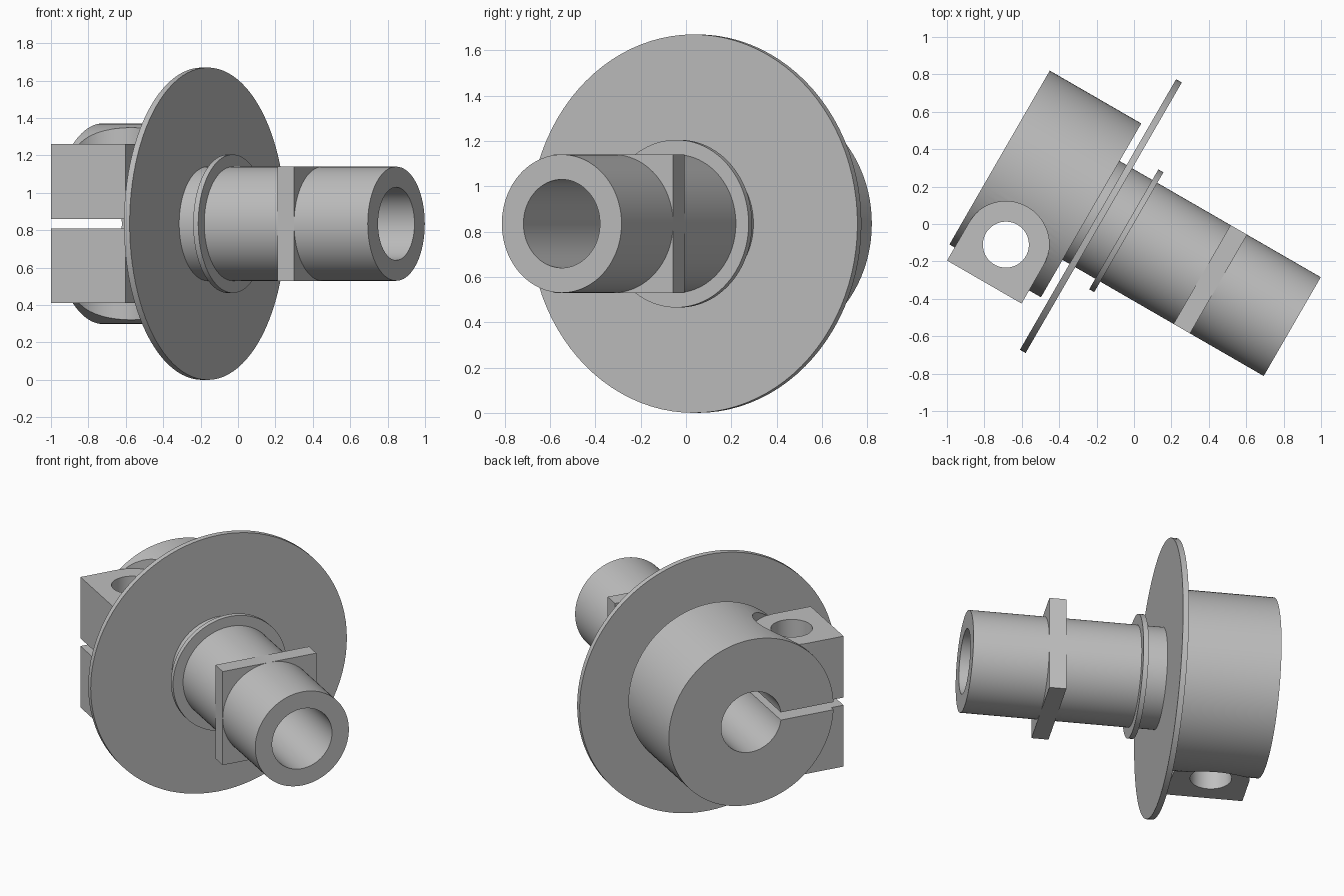
import bpy, bmesh, math
from mathutils import Matrix, Vector

if "Cube" in bpy.data.objects:
    bpy.data.objects.remove(bpy.data.objects["Cube"], do_unlink=True)

grey = bpy.data.materials.new("plain grey")
grey.use_nodes = True
colour = (0.52, 0.52, 0.52, 1)
grey.diffuse_color = colour
grey.node_tree.nodes["Principled BSDF"].inputs["Base Color"].default_value = colour

SEG = 96
# Parts are made along local x, then turned into place
PLACE = (Matrix.Translation((0, 0, 0.835)) @ Matrix.Rotation(math.radians(-30), 4, 'Z')
         @ Matrix.Translation((0, -0.052, 0)))


def make(name, bm):
    bmesh.ops.recalc_face_normals(bm, faces=bm.faces)
    mesh = bpy.data.meshes.new(name)
    bm.to_mesh(mesh)
    bm.free()
    mesh.materials.append(grey)
    obj = bpy.data.objects.new(name, mesh)
    bpy.context.collection.objects.link(obj)
    return obj


def rod(name, x0, x1, r):
    bm = bmesh.new()
    turn = Matrix.Translation(((x0 + x1) / 2, 0, 0)) @ Matrix.Rotation(math.pi / 2, 4, 'Y')
    bmesh.ops.create_cone(bm, cap_ends=True, segments=SEG, radius1=r, radius2=r,
                          depth=x1 - x0, matrix=turn)
    return make(name, bm)


def box(name, lo, hi):
    bm = bmesh.new()
    lo, hi = Vector(lo), Vector(hi)
    bmesh.ops.create_cube(bm, size=1, matrix=Matrix.Translation((lo + hi) / 2)
                          @ Matrix.Diagonal((*(hi - lo), 1)))
    return make(name, bm)


def prism(name, outline, z0, z1):
    bm = bmesh.new()
    face = bm.faces.new([bm.verts.new((x, y, z0)) for x, y in outline])
    up = bmesh.ops.extrude_face_region(bm, geom=[face])["geom"]
    bmesh.ops.translate(bm, vec=(0, 0, z1 - z0),
                        verts=[v for v in up if isinstance(v, bmesh.types.BMVert)])
    return make(name, bm)


def combine(obj, tool, operation='DIFFERENCE'):
    mod = obj.modifiers.new("bool", 'BOOLEAN')
    mod.operation, mod.solver, mod.object = operation, 'EXACT', tool
    bpy.context.view_layer.objects.active = obj
    bpy.ops.object.modifier_apply(modifier=mod.name)
    bpy.data.objects.remove(tool, do_unlink=True)


def finish(obj):
    obj.data.transform(PLACE)
    bpy.ops.object.select_all(action='DESELECT')
    obj.select_set(True)
    bpy.context.view_layer.objects.active = obj
    bpy.ops.object.shade_smooth_by_angle(angle=math.radians(25))


BORE, TUBE, INSIDE_WALL = 0.195, 0.305, 0.25
LUG_X, LUG_Y, LUG_R, LUG_TOP = -0.538, -0.386, 0.23, 0.425


def arch(r, y_end):
    # Square outer end with a round inner end
    arc = [(LUG_X + r * math.cos(math.pi * i / 48), LUG_Y + r * math.sin(math.pi * i / 48))
           for i in range(49)]
    return arc + [(LUG_X - r, y_end), (LUG_X + r, y_end)]


def circle(r):
    return [(LUG_X + r * math.cos(math.tau * i / 64), LUG_Y + r * math.sin(math.tau * i / 64))
            for i in range(64)]


# Split clamp with screw lug, screw pockets, bore and slit
clamp = rod("split_clamp", -0.8, -0.235, 0.537)
combine(clamp, prism("lug", arch(LUG_R, -0.617), -0.44, 0.44), 'UNION')
for z0, z1 in ((LUG_TOP, 0.8), (-0.8, -LUG_TOP)):
    combine(clamp, prism("pocket", arch(LUG_R + 0.001, -0.7), z0, z1))
combine(clamp, rod("bore", -1, 0, BORE))
combine(clamp, box("slit", (-1, -0.8, -0.025), (0, -0.1, 0.025)))
combine(clamp, prism("screw_hole", circle(0.123), -1, 1))
finish(clamp)

# Hollow shaft
shaft = rod("hollow_shaft", -0.235, 1.007, TUBE)
combine(shaft, rod("bore", -1, 2, BORE))
finish(shaft)

# Large disc, small collar and square plate around the shaft
parts = [rod("flange_disc", -0.192, -0.157, 0.835),
         rod("collar_ring", -0.033, -0.002, 0.37),
         box("square_plate", (0.45, -TUBE, -TUBE), (0.552, TUBE, TUBE))]
for part in parts:
    combine(part, rod("bore", -1, 2, INSIDE_WALL))
    finish(part)
